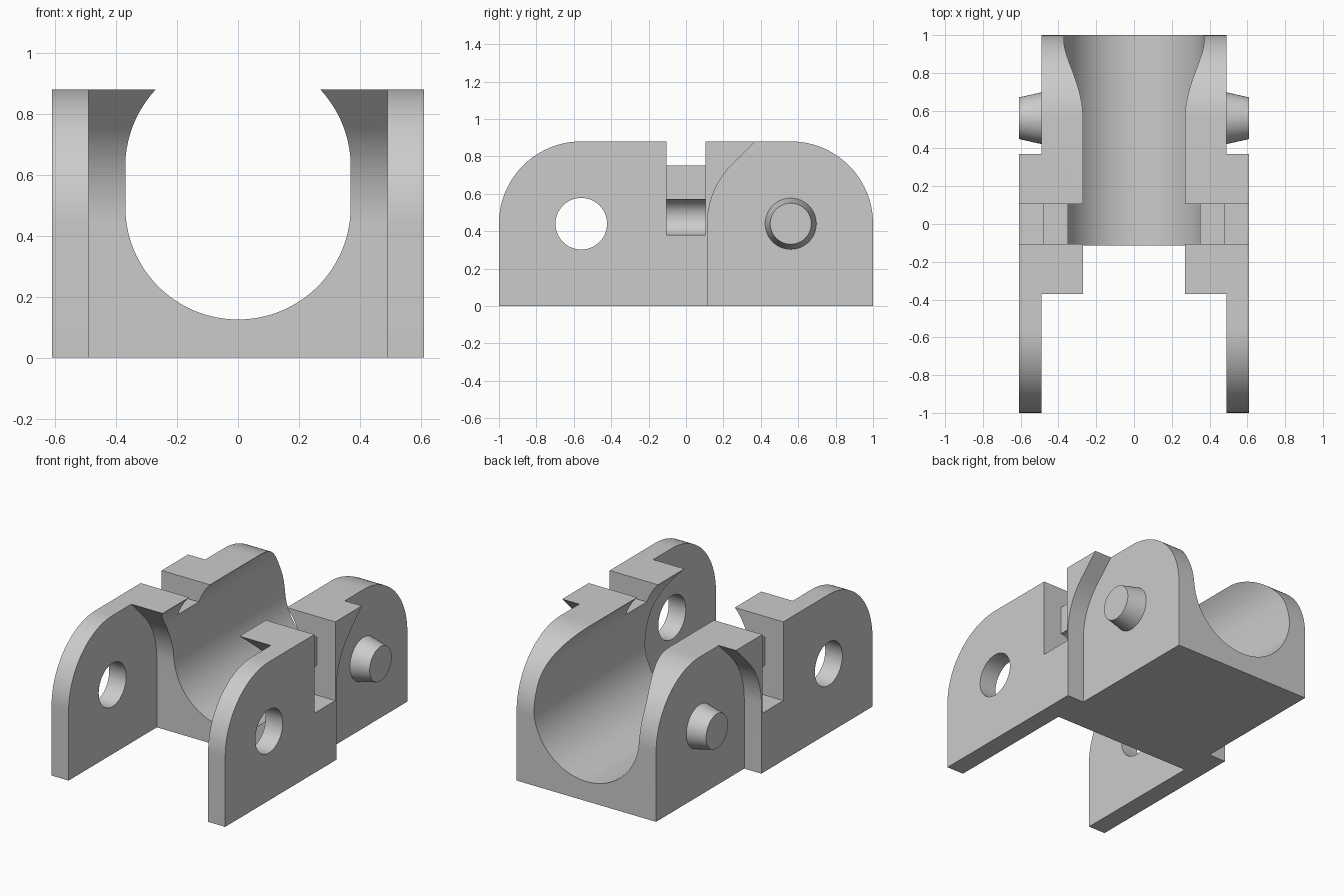
import bpy, bmesh
from math import sin, cos, pi, radians

if "Cube" in bpy.data.objects:
    bpy.data.objects.remove(bpy.data.objects["Cube"], do_unlink=True)

HEIGHT, PIVOT_Y, PIVOT_Z = 0.88, 0.56, 0.44
INNER_X, OUTER_X = 0.49, 0.61
CLEARANCE = 0.445

grey = bpy.data.materials.new("light grey plastic")
grey.use_nodes = True
grey.diffuse_color = (0.6, 0.6, 0.6, 1)
grey.node_tree.nodes["Principled BSDF"].inputs["Base Color"].default_value = (0.6, 0.6, 0.6, 1)


def arc(cx, cz, r, start, end, steps=24):
    angles = [radians(start + (end - start) * i / steps) for i in range(steps + 1)]
    return [(cx + r * cos(a), cz + r * sin(a)) for a in angles]


def extrude(name, profile, axis, lo, hi):
    """Extrude a profile whose second coordinate is height along x or y."""
    bm = bmesh.new()
    place = (lambda a, z: (lo, a, z)) if axis == "x" else (lambda a, z: (a, lo, z))
    face = bm.faces.new([bm.verts.new(place(a, z)) for a, z in profile])
    out = bmesh.ops.extrude_face_region(bm, geom=[face])
    moved = [v for v in out["geom"] if isinstance(v, bmesh.types.BMVert)]
    step = (hi - lo, 0, 0) if axis == "x" else (0, hi - lo, 0)
    bmesh.ops.translate(bm, verts=moved, vec=step)
    bmesh.ops.recalc_face_normals(bm, faces=bm.faces)
    mesh = bpy.data.meshes.new(name)
    bm.to_mesh(mesh)
    bm.free()
    obj = bpy.data.objects.new(name, mesh)
    bpy.context.collection.objects.link(obj)
    mesh.materials.append(grey)
    return obj


def combine(target, tool, operation):
    """Apply a boolean and discard the tool object."""
    tool.hide_render = True
    mod = target.modifiers.new(operation.lower(), "BOOLEAN")
    mod.object, mod.operation, mod.solver = tool, operation, "EXACT"
    bpy.context.view_layer.objects.active = target
    bpy.ops.object.modifier_apply(modifier=mod.name)
    bpy.data.objects.remove(tool, do_unlink=True)


# Side outline: rounded far end, hollowed near end clearing the next link
rise = HEIGHT - PIVOT_Z
bend = CLEARANCE * sin(pi / 4)
outline = [(-PIVOT_Y + CLEARANCE, 0)]
outline += arc(-PIVOT_Y, PIVOT_Z, CLEARANCE, 0, 45)
outline += [(-PIVOT_Y + bend - (rise - bend), HEIGHT)]
outline += arc(PIVOT_Y, PIVOT_Z, rise, 90, 0, 40)
outline += [(1, 0)]

# Inner block, then the outer cheeks as the same outline turned around
link = extrude("chain_link_body", outline, "x", -INNER_X, INNER_X)
turned = [(-y, z) for y, z in outline]
for side in (-1, 1):
    cheek = extrude("outer_cheek", turned, "x", side * INNER_X, side * OUTER_X)
    combine(link, cheek, "UNION")

# Cable channel with a narrowed open top
channel = arc(0, 0.495, 0.37, 180, 360, 64) + arc(0, 0.627, 0.37, 0, 180, 64)
combine(link, extrude("channel_cutter", channel, "y", -1.2, 1.2), "DIFFERENCE")

# Mid-length notches with a round groove in each inner wall
notch = [(0.2, 0.75), (0.48, 0.75)]
notch += arc(0.48, 0.475, 0.095, 90, 270)
notch += [(0.8, 0.38), (0.8, 1.1), (0.2, 1.1)]
for side in (-1, 1):
    shape = [(side * x, z) for x, z in notch]
    combine(link, extrude("notch_cutter", shape, "y", -0.105, 0.105), "DIFFERENCE")

# Pivot holes through the cheeks
hole = arc(-PIVOT_Y, PIVOT_Z, 0.138, 0, 360, 48)[:-1]
combine(link, extrude("hole_cutter", hole, "x", -0.8, 0.8), "DIFFERENCE")

# Tapered pivot pins
for side in (-1, 1):
    bpy.ops.mesh.primitive_cone_add(
        vertices=48, radius1=0.146, radius2=0.11, depth=0.16,
        location=(side * 0.53, PIVOT_Y, PIVOT_Z), rotation=(0, side * pi / 2, 0))
    pin = bpy.context.object
    pin.name = "pivot_pin"
    pin.data.materials.append(grey)
    combine(link, pin, "UNION")

bpy.ops.object.select_all(action="DESELECT")
link.select_set(True)
bpy.context.view_layer.objects.active = link
bpy.ops.object.shade_smooth_by_angle(angle=radians(25))
